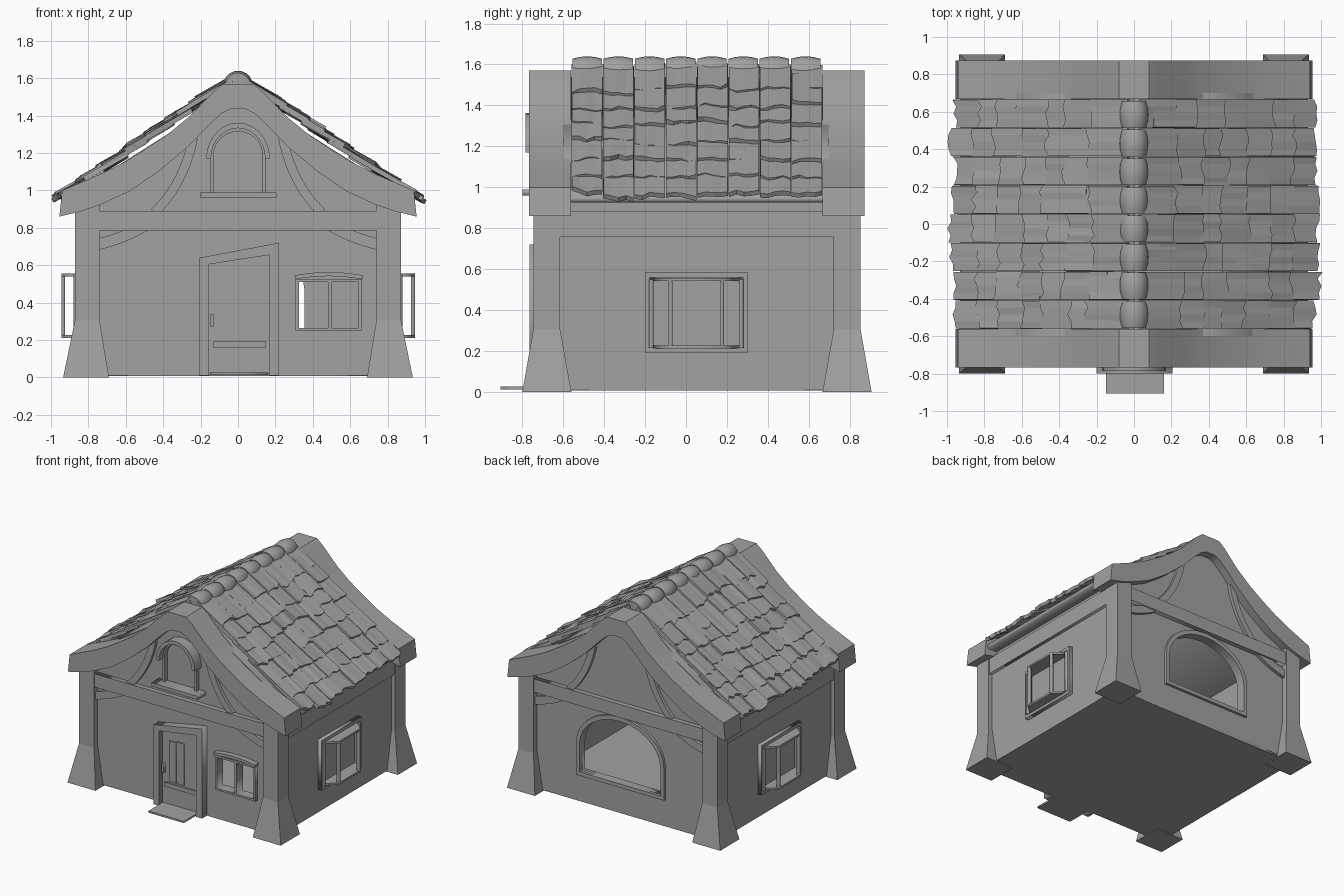
import bpy, bmesh, math, random
from mathutils import Matrix, Vector

random.seed(4)
if "Cube" in bpy.data.objects:
    bpy.data.objects.remove(bpy.data.objects["Cube"])

grey = bpy.data.materials.new("plain_grey")
grey.use_nodes = True
grey.diffuse_color = (0.36, 0.36, 0.36, 1)
grey.node_tree.nodes["Principled BSDF"].inputs["Base Color"].default_value = grey.diffuse_color
AXES = {"x": ((0, 0, 1), (1, 0, 0), (0, 1, 0)),
        "y": ((1, 0, 0), (0, 0, -1), (0, 1, 0)),
        "z": ((1, 0, 0), (0, 1, 0), (0, 0, 1))}
MID_Y = 0.0535


def finish(name, mesh, mirror="", smooth=False):
    """Link a mesh and mirror it across the house where asked."""
    ob = bpy.data.objects.new(name, mesh)
    bpy.context.collection.objects.link(ob)
    mesh.materials.clear()
    mesh.materials.append(grey)
    bm = bmesh.new()
    bm.from_mesh(mesh)
    bmesh.ops.remove_doubles(bm, verts=bm.verts, dist=0.0001)
    for axis, centre in (("x", 0), ("y", MID_Y)):
        if axis in mirror:
            i = "xy".index(axis)
            dup = bmesh.ops.duplicate(bm, geom=bm.verts[:] + bm.edges[:] + bm.faces[:])["geom"]
            for v in dup:
                if isinstance(v, bmesh.types.BMVert):
                    v.co[i] = 2 * centre - v.co[i]
            bmesh.ops.reverse_faces(bm, faces=[f for f in dup if isinstance(f, bmesh.types.BMFace)])
    bmesh.ops.recalc_face_normals(bm, faces=bm.faces)
    bm.to_mesh(mesh)
    bm.free()
    if smooth:
        bpy.ops.object.select_all(action="DESELECT")
        bpy.context.view_layer.objects.active = ob
        ob.select_set(True)
        bpy.ops.object.shade_smooth_by_angle(angle=math.radians(35))
    return ob


def plate(name, outline, a, b, axis="y", holes=(), mirror="", smooth=False):
    """Extrude a filled outline, with holes, from a to b along an axis."""
    cu = bpy.data.curves.new(name, "CURVE")
    cu.dimensions, cu.fill_mode = "2D", "BOTH"
    cu.extrude = abs(b - a) / 2
    for pts in (outline, *holes):
        sp = cu.splines.new("POLY")
        sp.points.add(len(pts) - 1)
        for p, (u, v) in zip(sp.points, pts):
            p.co = (u, v, 0, 1)
        sp.use_cyclic_u = True
    tmp = bpy.data.objects.new("tmp", cu)
    bpy.context.collection.objects.link(tmp)
    mesh = bpy.data.meshes.new_from_object(tmp.evaluated_get(bpy.context.evaluated_depsgraph_get()))
    bpy.data.objects.remove(tmp)
    mat = Matrix(AXES[axis]).to_4x4()
    mat.translation["xyz".index(axis)] = (a + b) / 2
    mesh.transform(mat)
    return finish(name, mesh, mirror, smooth)


def rect(u0, u1, v0, v1):
    return [(u0, v0), (u1, v0), (u1, v1), (u0, v1)]


def arch(w, z0, spring, top, n=14):
    arc = [(w * math.cos(math.pi * i / n), spring + (top - spring) * math.sin(math.pi * i / n)) for i in range(n + 1)]
    return ([(w, z0)] if z0 < spring else []) + arc + ([(-w, z0)] if z0 < spring else [])


def band(p0, p1, p2, w, n=10):
    """Outline of a curved strip of constant width."""
    p0, p1, p2 = map(Vector, (p0, p1, p2))
    left, right = [], []
    for i in range(n + 1):
        t = i / n
        c = p0 * (1 - t) ** 2 + p1 * 2 * t * (1 - t) + p2 * t * t
        d = ((p1 - p0) * (1 - t) + (p2 - p1) * t).normalized() * w / 2
        left.append((c.x - d.y, c.y + d.x))
        right.append((c.x + d.y, c.y - d.x))
    return left + right[::-1]


def symmetric(pts):
    return pts + [(-x, z) for x, z in reversed(pts) if x > 0]


def loft(bm, rings):
    rows = [[bm.verts.new(p) for p in r] for r in rings]
    for a, b in zip(rows, rows[1:]):
        for i in range(len(a)):
            j = (i + 1) % len(a)
            bm.faces.new((a[i], a[j], b[j], b[i]))
    bm.faces.new(rows[0][::-1])
    bm.faces.new(rows[-1])


def mesh_from(bm, name):
    mesh = bpy.data.meshes.new(name)
    bm.to_mesh(mesh)
    bm.free()
    return mesh


# Walls and floor
gable = symmetric([(0.84, 0.01), (0.84, 0.92), (0.7, 1.0), (0.45, 1.15), (0.22, 1.35), (0, 1.5)])
panes = [rect(0.325, 0.48, 0.265, 0.51), rect(0.5, 0.645, 0.265, 0.51)]
back_hole = arch(0.355, 0.25, 0.47, 0.745)
plate("front_wall", gable, -0.70, -0.65, holes=panes)
plate("back_wall", gable, 0.757, 0.807, holes=[back_hole])
plate("side_wall", rect(-0.66, 0.77, 0.01, 0.95), 0.80, 0.84, "x", mirror="x")
plate("floor", rect(-0.84, 0.84, -0.70, 0.807), 0.008, 0.03, "z")

# Corner posts with flared feet
bm = bmesh.new()
loft(bm, [[(x, y, z) for x, y in rect(x0, x1, y0, y1)] for x0, x1, y0, y1, z in (
    (0.69, 0.935, -0.80, -0.56, 0), (0.74, 0.872, -0.746, -0.615, 0.305), (0.74, 0.872, -0.746, -0.615, 0.93))])
finish("corner_posts", mesh_from(bm, "corner_posts"), "xy")

# Beams and curved braces
plate("gable_beam", rect(-0.745, 0.745, 0.785, 0.89), -0.738, -0.69, mirror="y")
plate("side_beam", rect(-0.62, 0.73, 0.757, 0.885), 0.83, 0.866, "x", mirror="x")
plate("gable_brace", band((0.24, 1.28), (0.29, 1.03), (0.45, 0.88), 0.05), -0.725, -0.69, mirror="xy", smooth=True)
plate("lower_brace", band((0.76, 0.71), (0.62, 0.74), (0.5, 0.81), 0.06), -0.725, -0.69, mirror="xy", smooth=True)

# Swept gable boards
top = [(0.08, 1.57), (0.13, 1.53), (0.26, 1.395), (0.37, 1.305), (0.48, 1.23), (0.61, 1.15), (0.74, 1.085), (0.94, 1.0)]
under = [(0.955, 0.86), (0.84, 0.888), (0.74, 0.922), (0.58, 0.995), (0.42, 1.105), (0.26, 1.24), (0.16, 1.345),
         (0.09, 1.41), (0.04, 1.435)]
half = top + under
plate("gable_board", half + [(-x, z) for x, z in reversed(half)], -0.766, -0.561, mirror="y", smooth=True)

# Roof deck
deck = [(0, 1.54), (0.93, 0.95), (0.92, 0.925), (0.82, 0.925), (0, 1.45)]
plate("roof_deck", deck, -0.6, 0.7, mirror="x")

# Uneven roof tiles
bm = bmesh.new()
for side in (-1, 1):
    for row in range(7):
        for col in range(8):
            tip = 0.97 - row * 0.122 + random.uniform(-0.025, 0.02)
            tip_z = 0.962 + (0.97 - tip) * 0.69 + random.uniform(-0.008, 0.012)
            y0, tilt = -0.484 + col * 0.1535, random.uniform(-0.012, 0.012)
            for v in bmesh.ops.create_grid(bm, x_segments=4, y_segments=1, size=0.5)["verts"]:
                u, low = v.co.x, v.co.y < 0
                x = tip + random.uniform(-0.014, 0.014) if low else max(tip - 0.24, 0.03)
                z = tip_z - (x - tip) * 0.58 + u * tilt
                v.co = (side * x, y0 + u * 0.149, z + (random.uniform(-0.006, 0.006) if low else 0))
# Keep every tile facing the sky before it gets its thickness
mesh = mesh_from(bm, "roof_tiles")
tiles = finish("roof_tiles", mesh)
bm = bmesh.new()
bm.from_mesh(mesh)
bm.normal_update()
bmesh.ops.reverse_faces(bm, faces=[f for f in bm.faces if f.normal.z < 0])
bm.to_mesh(mesh)
bm.free()
solid = tiles.modifiers.new("thickness", "SOLIDIFY")
solid.thickness, solid.offset = 0.024, 0

# Barrel ridge caps
bm = bmesh.new()
for i in range(8):
    y0 = -0.555 + i * 0.1525
    loft(bm, [[(r * math.cos(a * math.tau / 20), y0 + t * 0.144, 1.562 + r * math.sin(a * math.tau / 20))
               for a in range(20)] for t, r in ((0, 0.066), (0.25, 0.075), (0.5, 0.078), (0.75, 0.075), (1, 0.066))])
finish("ridge_caps", mesh_from(bm, "ridge_caps"), smooth=True)

# Crooked door with frame, planks, handle and step
plate("door_frame", [(-0.205, 0.01), (-0.205, 0.64), (0.22, 0.72), (0.22, 0.01), (0.168, 0.01), (0.168, 0.655),
                     (-0.155, 0.605), (-0.155, 0.01)], -0.765, -0.69)
plate("door_leaf", [(-0.16, 0.02), (0.17, 0.02), (0.17, 0.66), (-0.16, 0.61)], -0.725, -0.69)
for x0, x1, z1 in ((-0.09, -0.03, 0.53), (-0.025, 0.04, 0.54)):
    plate("door_panel", rect(x0, x1, 0.21, z1), -0.733, -0.72)
plate("door_rail", rect(-0.13, 0.15, 0.16, 0.195), -0.735, -0.72)
plate("door_handle", rect(-0.146, -0.13, 0.27, 0.34), -0.75, -0.72)
plate("door_step", rect(-0.15, 0.16, -0.907, -0.69), 0.012, 0.026, "z")

# Front window with curved lintel
plate("front_window_frame", rect(0.308, 0.662, 0.25, 0.525), -0.73, -0.66, holes=panes)
plate("front_window_lintel", band((0.305, 0.535), (0.485, 0.57), (0.667, 0.535), 0.022), -0.745, -0.69, smooth=True)

# Gable window
light = arch(0.13, 0.985, 1.19, 1.315)
plate("gable_window_frame", arch(0.15, 0.985, 1.19, 1.338), -0.735, -0.69, holes=[light], smooth=True)
outer, inner = arch(0.17, 1.17, 1.17, 1.362), arch(0.145, 1.17, 1.17, 1.333)
plate("gable_window_hood", outer + inner[::-1], -0.785, -0.69, smooth=True)
plate("gable_window_sill", rect(-0.2, 0.205, 0.96, 0.988), -0.80, -0.69)

# Large arched back window frame
plate("back_window_frame", arch(0.385, 0.22, 0.48, 0.778), 0.755, 0.828, holes=[back_hole], smooth=True)

# Side bay windows
plate("bay_wall_frame", rect(-0.2, 0.3, 0.19, 0.585), 0.83, 0.872, "x", [rect(-0.178, 0.278, 0.215, 0.56)], "x")
shelf = [(0.835, -0.18), (0.945, -0.085), (0.945, 0.185), (0.835, 0.28)]
for z in (0.212, 0.541):
    plate("bay_shelf", shelf, z, z + 0.015, "z", mirror="x")
for y in (-0.085, 0.165):
    plate("bay_bar", rect(0.925, 0.945, y, y + 0.02), 0.215, 0.55, "z", mirror="x")
for y in (-0.18, 0.26):
    plate("bay_jamb", rect(0.835, 0.88, y, y + 0.02), 0.215, 0.55, "z", mirror="x")
